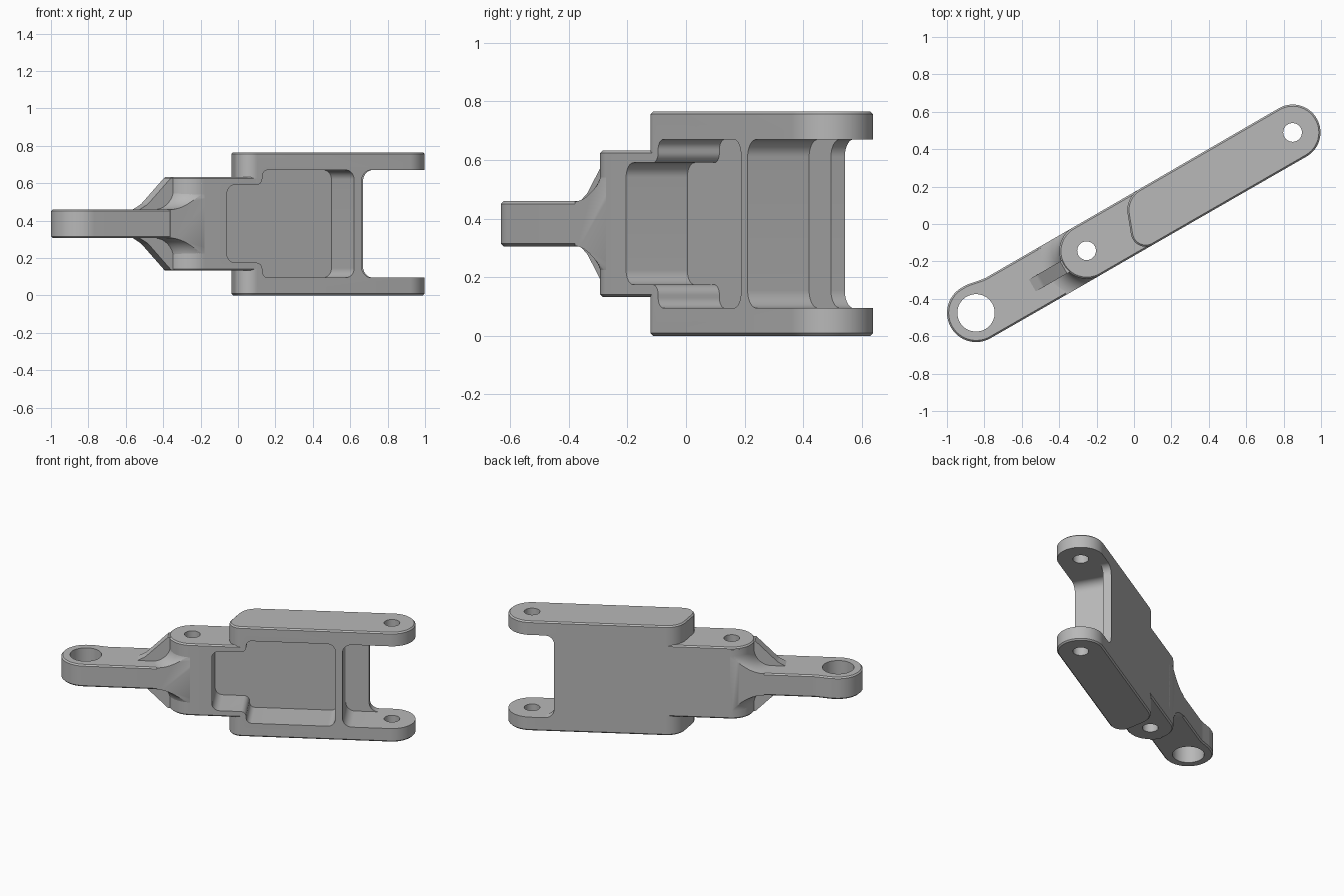
import bpy, bmesh, math
from mathutils import Matrix, Vector

if "Cube" in bpy.data.objects:
    bpy.data.objects.remove(bpy.data.objects["Cube"], do_unlink=True)

MID_Z = 0.3825                        # height of the mirror plane
PLACE = Matrix.Translation((0, 0, MID_Z)) @ Matrix.Rotation(math.radians(30), 4, "Z")
EYE, PIVOT, PIN = (-0.969, 0.011), (-0.291, 0.003), (0.979, 0.0)
W = 0.147                             # half width of the link
FLOOR = 0.094                         # inner side of the back wall
GAP = 0.2875                          # half height between the fork plates

steel = bpy.data.materials.new("plain grey metal")
steel.use_nodes = True
steel.diffuse_color = (0.48, 0.48, 0.48, 1)
steel.node_tree.nodes["Principled BSDF"].inputs["Base Color"].default_value = (0.48, 0.48, 0.48, 1)


def rounded(corners, steps=12):
    """Outline from (x, y, radius) corners, each turned into an arc."""
    pts = []
    for i, (x, y, r) in enumerate(corners):
        p = Vector((x, y))
        if r == 0:
            pts.append(p)
            continue
        d1 = (Vector(corners[i - 1][:2]) - p).normalized()
        d2 = (Vector(corners[(i + 1) % len(corners)][:2]) - p).normalized()
        half = d1.angle(d2) / 2
        centre = p + (d1 + d2).normalized() * r / math.sin(half)
        a = p + d1 * r / math.tan(half) - centre
        b = p + d2 * r / math.tan(half) - centre
        start = math.atan2(a.y, a.x)
        sweep = (math.atan2(b.y, b.x) - start + math.pi) % math.tau - math.pi
        for k in range(steps + 1):
            t = start + sweep * k / steps
            pts.append(centre + Vector((math.cos(t), math.sin(t))) * r)
    clean = [p for i, p in enumerate(pts) if (p - pts[i - 1]).length > 1e-4]
    return clean


def mirrored(half):
    """Close a left-to-right upper profile with its reflection below."""
    return half + [(x, -y, r) for x, y, r in reversed(half)]


def finish(name, bm):
    bmesh.ops.recalc_face_normals(bm, faces=bm.faces)
    mesh = bpy.data.meshes.new(name)
    bm.to_mesh(mesh)
    bm.free()
    obj = bpy.data.objects.new(name, mesh)
    bpy.context.collection.objects.link(obj)
    mesh.materials.append(steel)
    return obj


def prism(name, outline, lo, hi, sideways=False, chamfer=0.0):
    """Extrude an outline along z, or along y when sideways."""
    bm = bmesh.new()
    place = (lambda p, h: (p.x, h, p.y)) if sideways else (lambda p, h: (p.x, p.y, h))
    low = [bm.verts.new(place(p, lo)) for p in outline]
    high = [bm.verts.new(place(p, hi)) for p in outline]
    caps = [bm.faces.new(low), bm.faces.new(high)]
    for i in range(len(outline)):
        bm.faces.new((low[i - 1], low[i], high[i], high[i - 1]))
    bmesh.ops.recalc_face_normals(bm, faces=bm.faces)
    if chamfer:
        edges = list({e for f in caps for e in f.edges})
        bmesh.ops.bevel(bm, geom=edges, offset=chamfer, segments=1, affect="EDGES")
    return finish(name, bm)


def lathe(name, profile, centre, sides=64):
    """Spin a (radius, z) profile about an upright axis and cap it."""
    bm = bmesh.new()
    rings = []
    for r, z in profile:
        rings.append([bm.verts.new((centre[0] + r * math.cos(math.tau * k / sides),
                                    centre[1] + r * math.sin(math.tau * k / sides), z))
                      for k in range(sides)])
    for a, b in zip(rings, rings[1:]):
        for k in range(sides):
            bm.faces.new((a[k - 1], a[k], b[k], b[k - 1]))
    bm.faces.new(rings[0])
    bm.faces.new(rings[-1])
    return finish(name, bm)


def drill(name, centre, radius):
    return lathe(name, [(radius, -1), (radius, 1)], centre, 48)


def cut(obj, *tools, operation="DIFFERENCE"):
    bpy.context.view_layer.objects.active = obj
    for tool in tools:
        mod = obj.modifiers.new("cut", "BOOLEAN")
        mod.object, mod.operation, mod.solver = tool, operation, "EXACT"
        bpy.ops.object.modifier_apply(modifier=mod.name)


# Cutters: three bores, the front pocket and the two-step fork opening
eye_bore = drill("eye_bore", EYE, 0.1)
pivot_bore = drill("pivot_bore", PIVOT, 0.05)
pin_bore = drill("pin_bore", PIN, 0.05)
pocket = prism("pocket_cutter", rounded(mirrored([
    (-0.154, 0.208, 0.05), (0.065, 0.208, 0.035),
    (0.065, GAP, 0.035), (0.631, GAP, 0.05)])), -0.4, FLOOR, True)
opening = prism("opening_cutter", rounded(mirrored([
    (0.677, GAP, 0.06), (1.5, GAP, 0)])), -0.4, FLOOR, True)
wall_end = prism("wall_end_cutter", rounded(mirrored([
    (0.826, GAP, 0.06), (1.5, GAP, 0)])), -0.4, 0.4, True)
clip = prism("clip_block", rounded([
    (-0.8, -W, 0), (-0.2, -W, 0), (-0.2, W, 0), (-0.8, W, 0)]), -0.5, 0.5)
cutters = [eye_bore, pivot_bore, pin_bore, pocket, opening, wall_end, clip]

# Fork: tall block with a slanted rear end and two rounded plates
fork = prism("fork", rounded([
    (-0.082, -W, 0.08), (1.128, -0.149, 0.148),
    (1.128, 0.149, 0.148), (0.029, W, 0.13)], 20),
    -MID_Z, MID_Z, chamfer=0.009)
cut(fork, pocket, opening, wall_end, pin_bore)

# Middle body with a round end about the pivot hole
body = prism("middle_body", rounded([
    (-0.438, -W, 0.146), (0.3, -W, 0), (0.3, W, 0), (-0.438, W, 0.146)], 20),
    -0.25, 0.25, chamfer=0.009)
cut(body, pocket, pivot_bore)

# Arm with the large eye
arm = prism("eye_arm", rounded([
    (-1.124, -0.145, 0.155), (-0.36, -W, 0), (-0.36, W, 0),
    (-0.84, W, 0.2), (-0.935, 0.166, 0.1), (-1.124, 0.166, 0.155)], 20),
    -0.077, 0.077, chamfer=0.009)
cut(arm, eye_bore)

# Concave flare that blends the round body end into the arm
R = 0.115
arc = [(0.26 - R * math.sin(t), 0.076 + R - R * math.cos(t))
       for t in (math.pi / 2 * k / 14 for k in range(15))]
top = arc + [(0.145, 0.235)]
flare = lathe("body_flare", [(r, -z) for r, z in reversed(top)] + top, PIVOT)
cut(flare, clip, operation="INTERSECT")
cut(flare, pivot_bore)

# Sloping rib from the arm up to the body end, above and below
rib = prism("sloping_rib", rounded(mirrored([
    (-0.64, 0.074, 0), (-0.585, 0.105, 0.08),
    (-0.442, 0.246, 0), (-0.38, 0.246, 0)])), -0.05, 0.024, True)

for tool in cutters:
    bpy.data.objects.remove(tool, do_unlink=True)

# Set the link at its angle and shade curved sides smooth
for obj in (fork, body, arm, flare, rib):
    obj.data.transform(PLACE)
    bpy.ops.object.select_all(action="DESELECT")
    obj.select_set(True)
    bpy.context.view_layer.objects.active = obj
    bpy.ops.object.shade_smooth_by_angle(angle=math.radians(30))
